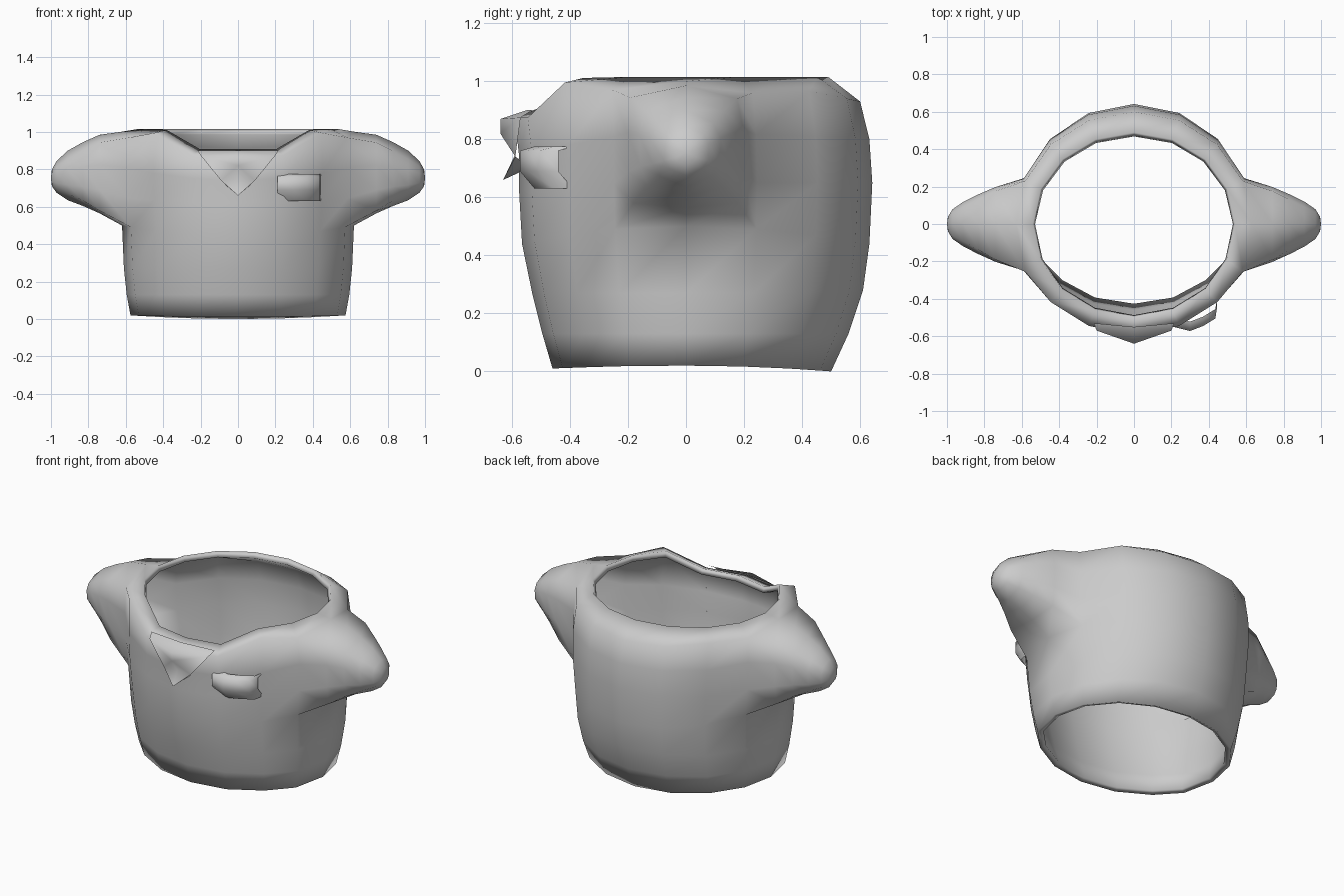
import bpy, bmesh, math

if "Cube" in bpy.data.objects:
    bpy.data.objects.remove(bpy.data.objects["Cube"])

N = 16
cloth = bpy.data.materials.new("grey_cloth")
cloth.diffuse_color = (0.6, 0.6, 0.6, 1)
cloth.use_nodes = True
cloth.node_tree.nodes["Principled BSDF"].inputs["Base Color"].default_value = cloth.diffuse_color


def finish(name, bm, angle):
    me = bpy.data.meshes.new(name)
    bm.to_mesh(me)
    bm.free()
    ob = bpy.data.objects.new(name, me)
    bpy.context.collection.objects.link(ob)
    me.materials.append(cloth)
    bpy.ops.object.select_all(action='DESELECT')
    ob.select_set(True)
    bpy.context.view_layer.objects.active = ob
    bpy.ops.object.shade_smooth_by_angle(angle=math.radians(angle))
    return ob


# Torso rings: half width, front y, back y, z at front, side and back
rings = [
    (0.575, -0.46, 0.50, 0.01, 0.02, 0.00),   # hem edge
    (0.595, -0.495, 0.56, 0.13, 0.13, 0.13),
    (0.61, -0.53, 0.61, 0.27, 0.27, 0.28),
    (0.62, -0.565, 0.632, 0.44, 0.50, 0.44),
    (0.635, -0.575, 0.642, 0.62, 0.65, 0.65),
    (0.64, -0.575, 0.632, 0.74, 0.82, 0.80),
    (0.63, -0.59, 0.60, 0.875, 1.0, 0.93),    # shoulder line
    (0.54, -0.50, 0.49, 0.91, 1.015, 1.015),  # neck edge
]
LOW, HIGH = 3, 6
bm = bmesh.new()
grid = []
for k, (w, yf, yb, zf, zs, zb) in enumerate(rings):
    row = []
    for i in range(N):
        a = 2 * math.pi * i / N
        s, c = math.sin(a), math.cos(a)
        y = s * yb if s > 0 else -s * yf
        if -0.5 < s < -0.1 and k < 7:
            y *= 1.13
        # The neckline dips only across the front
        t = s * s
        if s < 0 and k >= HIGH:
            t = min(1, max(0, (-s - 0.7) / 0.2))
        z = zs + ((zb if s > 0 else zf) - zs) * t
        if k == HIGH and 0.1 < abs(s) < 0.5:
            z -= 0.03
        row.append(bm.verts.new((w * c, y, z)))
    grid.append(row)

for k in range(len(rings) - 1):
    for i in range(N):
        j = (i + 1) % N
        if LOW <= k < HIGH and i in (0, N - 1, N // 2, N // 2 - 1):
            continue    # armholes
        bm.faces.new((grid[k][i], grid[k][j], grid[k + 1][j], grid[k + 1][i]))

# Closed sleeves: x, half depth, bottom z, top z
sections = [(0.74, 0.205, 0.565, 0.985), (0.83, 0.165, 0.605, 0.945),
            (0.91, 0.125, 0.635, 0.90), (0.97, 0.082, 0.675, 0.845),
            (0.995, 0.04, 0.71, 0.80)]
for sign, mid in ((1, 0), (-1, N // 2)):
    cols = [(mid - 1) % N, mid, (mid + 1) % N]
    loop = [grid[LOW][i] for i in cols]
    loop += [grid[k][cols[2]] for k in range(LOW + 1, HIGH)]
    loop += [grid[HIGH][i] for i in reversed(cols)]
    loop += [grid[k][cols[0]] for k in range(HIGH - 1, LOW, -1)]
    base = [(v.co.y / 0.25, (v.co.z - 0.75) / 0.25) for v in loop]
    last = loop
    for n, (x, d, z0, z1) in enumerate(sections):
        f = min(1, (n + 1) / 3)     # squarish armhole rounds off outwards
        new = []
        for u, v in base:
            g = 1 - f + f / math.hypot(u, v)
            new.append(bm.verts.new((sign * x, u * g * d,
                                     (z0 + z1) / 2 + v * g * (z1 - z0) / 2)))
        for i in range(len(loop)):
            j = (i + 1) % len(loop)
            bm.faces.new((last[i], last[j], new[j], new[i]))
        last = new
    tip = bm.verts.new((sign * 1.0, 0, 0.755))
    for i in range(len(last)):
        bm.faces.new((last[i], last[(i + 1) % len(last)], tip))
bmesh.ops.recalc_face_normals(bm, faces=bm.faces)
bm.normal_update()
if tip.normal.x > 0:    # the last tip is on the -x side
    bmesh.ops.reverse_faces(bm, faces=bm.faces)
body = finish("shirt_body", bm, 180)
wall = body.modifiers.new("cloth_thickness", 'SOLIDIFY')
wall.thickness = 0.035
wall.offset = -1

# Folded collar flap ending in a pointed knot
bm = bmesh.new()
half = [(0.215, -0.53, 0.90), (0.20, -0.57, 0.875), (0.09, -0.588, 0.74), (0.07, -0.56, 0.72)]
centre = [(0, -0.55, 0.90), (0, -0.64, 0.87), (0, -0.64, 0.82), (0, -0.59, 0.745),
          (0, -0.63, 0.66), (0, -0.565, 0.69)]
c = [bm.verts.new(p) for p in centre]
for s in (1, -1):
    h = [bm.verts.new((s * x, y, z)) for x, y, z in half]
    for f in ((c[0], c[1], h[1], h[0]), (c[1], c[2], h[1]), (c[2], c[3], h[2], h[1]),
              (c[3], c[4], h[2]), (c[4], c[5], h[3], h[2])):
        bm.faces.new(f)
bmesh.ops.recalc_face_normals(bm, faces=bm.faces)
finish("collar_flap", bm, 70)

# Chest pocket: a shallow bulge whose edges fade into the cloth
bm = bmesh.new()
columns = [(0.21, -0.55), (0.30, -0.572), (0.37, -0.545), (0.435, -0.505), (0.445, -0.44)]
heights = [(0.775, 0.05), (0.76, 0.0), (0.69, 0.0), (0.63, 0.05)]
rows = [[bm.verts.new((x, y + back, z)) for x, y in columns] for z, back in heights]
for a, b in zip(rows, rows[1:]):
    for i in range(len(columns) - 1):
        bm.faces.new((a[i], b[i], b[i + 1], a[i + 1]))
finish("chest_pocket", bm, 75)
